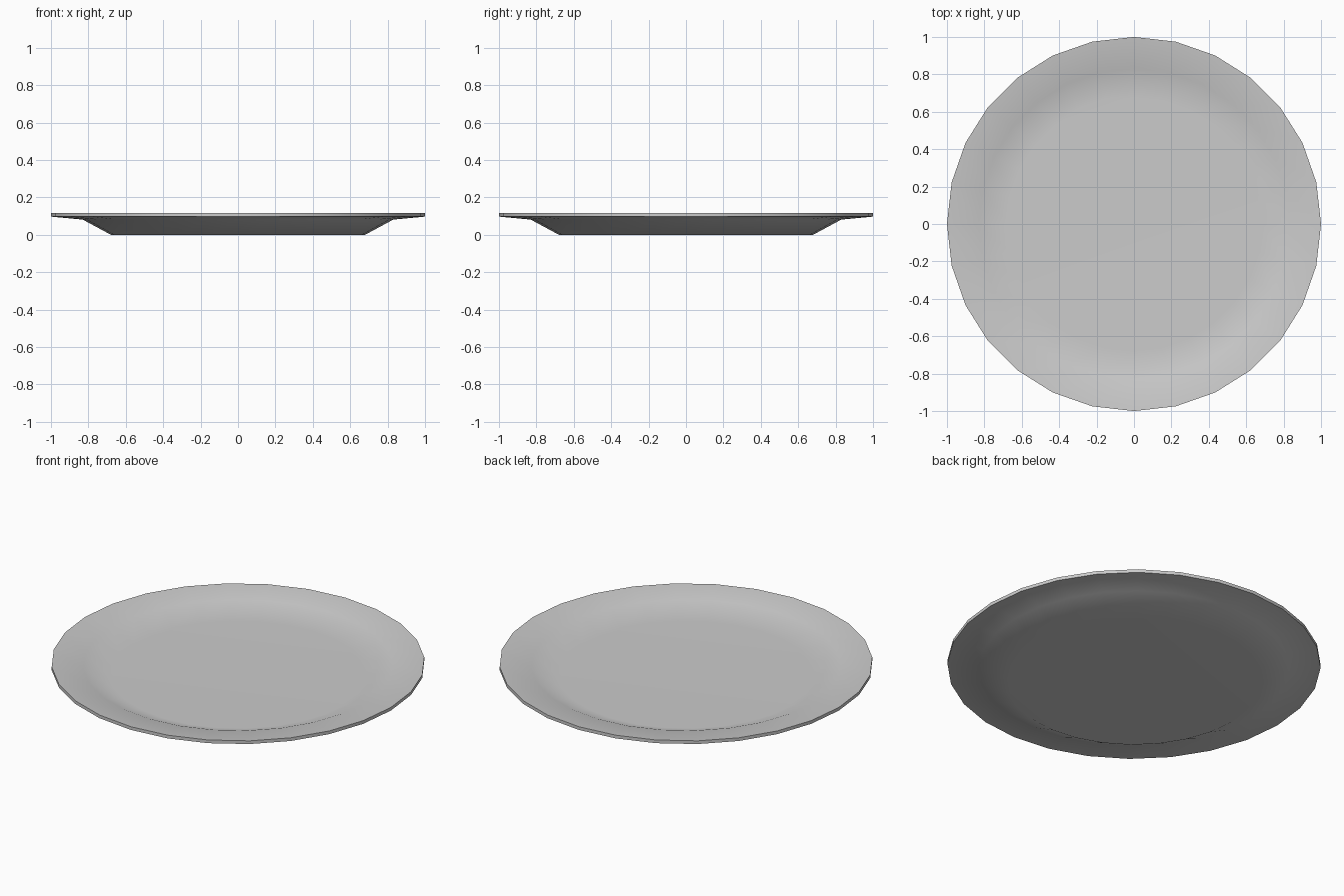
import bpy
import bmesh
import math

cube = bpy.data.objects.get("Cube")
if cube:
    bpy.data.objects.remove(cube, do_unlink=True)

SIDES = 28

# Plate material
grey = bpy.data.materials.new("plate grey")
grey.use_nodes = True
colour = (0.6, 0.6, 0.6, 1)
grey.diffuse_color = colour
grey.node_tree.nodes["Principled BSDF"].inputs["Base Color"].default_value = colour

# Profile (radius, height): underside outward, then the top face back inward
under = [(0.68, 0.0), (0.83, 0.081), (1.0, 0.097)]
top = [(1.0, 0.116), (0.83, 0.098), (0.68, 0.04)]
profile = under + top

bm = bmesh.new()
rings = []
for r, z in profile:
    angles = [2 * math.pi * i / SIDES for i in range(SIDES)]
    rings.append([bm.verts.new((r * math.cos(a), r * math.sin(a), z)) for a in angles])

# Sloping wall and rim
for low, high in zip(rings, rings[1:]):
    for i in range(SIDES):
        j = (i + 1) % SIDES
        bm.faces.new((low[i], low[j], high[j], high[i]))

# Flat floor, below and above
bm.faces.new(rings[0][::-1])
bm.faces.new(rings[-1])
bmesh.ops.recalc_face_normals(bm, faces=bm.faces)

mesh = bpy.data.meshes.new("plate")
bm.to_mesh(mesh)
bm.free()
mesh.materials.append(grey)
plate = bpy.data.objects.new("plate", mesh)
bpy.context.collection.objects.link(plate)

# Crisp outer rim, soft wall and an evenly shaded floor
bpy.context.view_layer.objects.active = plate
plate.select_set(True)
bpy.ops.object.shade_smooth_by_angle(angle=math.radians(35))
weighted = plate.modifiers.new("flat floor shading", 'WEIGHTED_NORMAL')
weighted.keep_sharp = True
